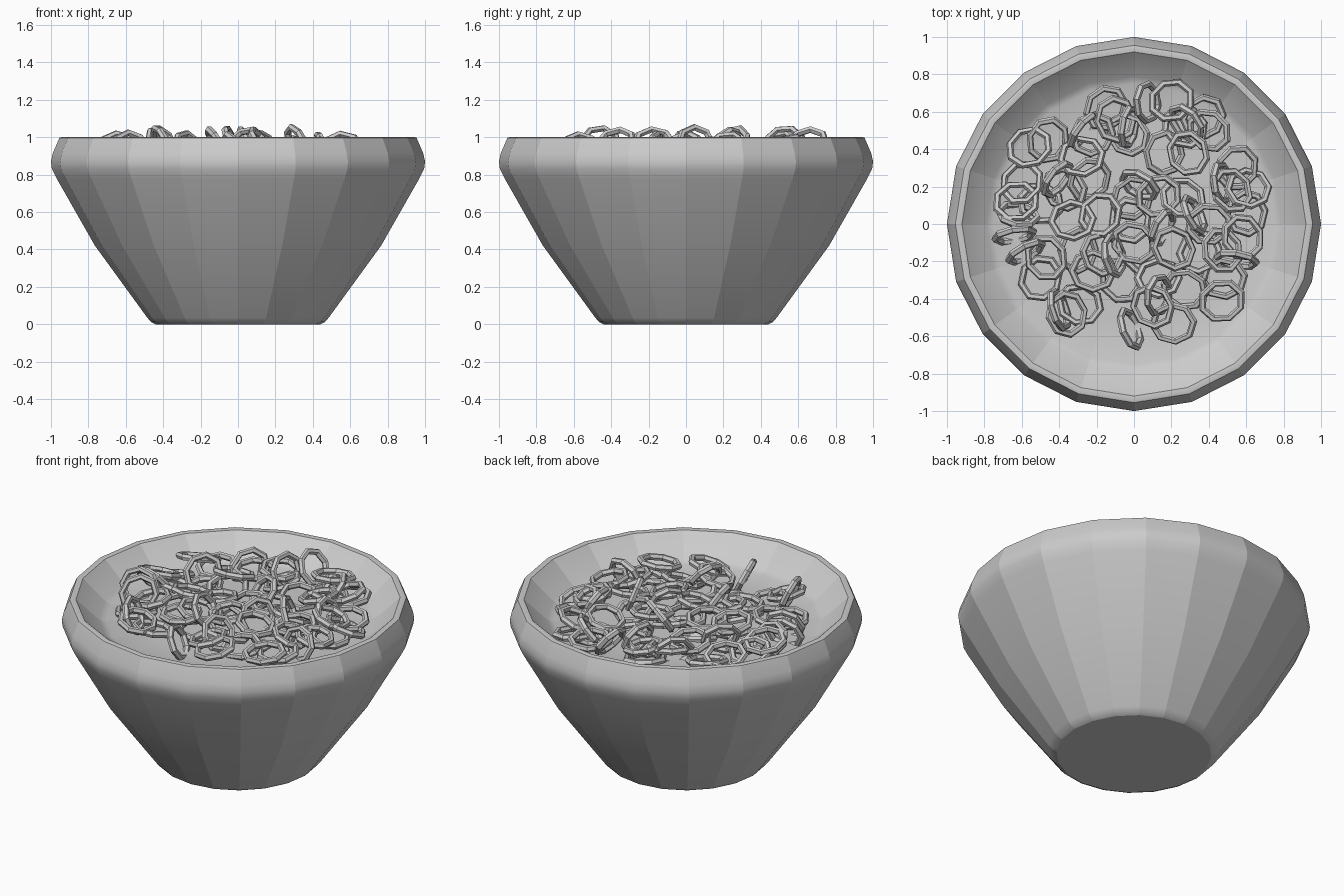
import bpy, bmesh, math, random
from mathutils import Matrix, Vector

if "Cube" in bpy.data.objects:
    bpy.data.objects.remove(bpy.data.objects["Cube"])

random.seed(4)
SIDES = 20


def finish(name, bm):
    bmesh.ops.recalc_face_normals(bm, faces=bm.faces)
    me = bpy.data.meshes.new(name)
    bm.to_mesh(me)
    bm.free()
    ob = bpy.data.objects.new(name, me)
    bpy.context.collection.objects.link(ob)
    return ob


def lathe(name, profile):
    """Turn a (radius, height) profile; facets stay crisp side by side, soft up the wall."""
    bm = bmesh.new()
    rings = []
    for r, z in profile:
        rings.append([bm.verts.new((r * math.cos(2 * math.pi * i / SIDES),
                                    r * math.sin(2 * math.pi * i / SIDES), z))
                      for i in range(SIDES)])
    for a, b in zip(rings, rings[1:]):
        for i in range(SIDES):
            j = (i + 1) % SIDES
            bm.faces.new((a[i], a[j], b[j], b[i]))
    bm.faces.new(rings[0])
    bm.faces.new(rings[-1])
    for f in bm.faces:
        f.smooth = True
    for ring in rings:
        for a, b in zip(rings, rings[1:]):
            for i in range(SIDES):
                bm.edges.get((a[i], b[i])).smooth = False
    for i in range(SIDES):  # crisp rim and base edges
        for ring in (rings[0], rings[8], rings[10]):
            bm.edges.get((ring[i], ring[(i + 1) % SIDES])).smooth = False
    return finish(name, bm)


# Bowl: outer wall, rolled rim, inner wall and shallow floor
lathe("bowl", [(0.44, 0), (0.465, 0.012), (0.485, 0.035), (0.765, 0.42),
               (0.97, 0.78), (0.995, 0.83), (1.0, 0.87), (0.99, 0.915),
               (0.955, 0.997), (0.945, 1.0), (0.92, 0.997), (0.79, 0.875),
               (0.75, 0.86), (0.52, 0.865)])


# Rings: eight-sided loops with a six-sided tube
def add_ring(bm, x, y, tilt, heading, z, size=0.112):
    m = (Matrix.Translation((x, y, z)) @ Matrix.Rotation(heading, 4, 'Z')
         @ Matrix.Rotation(tilt, 4, 'X')
         @ Matrix.Rotation(random.uniform(0, 0.8), 4, 'Z'))
    n, k, tube = 8, 6, 0.02
    loops = []
    for i in range(n):
        a = 2 * math.pi * i / n
        loop = []
        for j in range(k):
            b = 2 * math.pi * j / k
            r = size + tube * math.cos(b)
            p = Vector((r * math.cos(a), 0.9 * r * math.sin(a), tube * math.sin(b)))
            loop.append(bm.verts.new(m @ p))
        loops.append(loop)
    for i in range(n):
        a, b = loops[i], loops[(i + 1) % n]
        for j in range(k):
            q = (j + 1) % k
            bm.faces.new((a[j], b[j], b[q], a[q]))


# Gently tilted rings of the chain pile (x, y)
flat = [(-.15, .62), (-.22, .48), (-.03, .48), (.20, .66), (.37, .57), (.40, .50),
        (.16, .38), (.29, .38), (-.24, .24), (-.28, .36), (-.46, .45), (-.56, .41),
        (-.60, .22), (-.63, .12), (-.50, .11), (-.47, -.18), (-.50, -.29),
        (-.33, .02), (-.30, -.14), (-.18, .05), (-.02, .02), (.0, -.10), (-.07, -.30),
        (-.36, -.48), (-.29, -.43), (.21, -.53), (.27, -.35), (.47, -.41), (.48, -.29),
        (.47, -.14), (.55, .30), (.52, .18), (.60, .06), (.58, -.07), (.26, .14),
        (.13, .15), (-.01, .14), (.21, -.13), (.35, -.15), (.40, .0),
        (.27, .52), (-.17, -.16), (.13, -.29), (-.10, .56), (-.37, .19),
        (-.22, -.25), (.61, .19), (.10, -.44)]
bm = bmesh.new()
for i, (x, y) in enumerate(flat):
    tilt = math.radians(random.uniform(5, 22))
    lift = 0.04 if i % 2 else 0.0
    add_ring(bm, x, y, tilt, random.uniform(0, 6.28), 0.89 + lift + 0.05 * math.sin(tilt))
finish("flat_rings", bm)

# Steep rings linking the flat ones (x, y, heading in degrees)
steep = [(-.11, -.17, 100), (.13, -.38, 75), (.32, .05, 115), (.03, .21, -35),
         (-.40, -.46, 105), (-.03, .52, 80), (-.41, .24, 50), (.07, .65, 85),
         (-.64, -.06, 10), (-.58, -.15, 25), (-.02, -.56, 110), (.55, -.19, -10),
         (-.27, .50, 50), (.28, .54, -50), (.47, .22, 95), (.15, -.02, 60),
         (-.62, .05, 170)]
bm = bmesh.new()
for i, (x, y, h) in enumerate(steep):
    tilt = math.radians(random.uniform(48, 72))
    z = 0.96 if i < 8 else 0.93
    add_ring(bm, x, y, tilt, math.radians(h), z, 0.105)
finish("steep_rings", bm)
